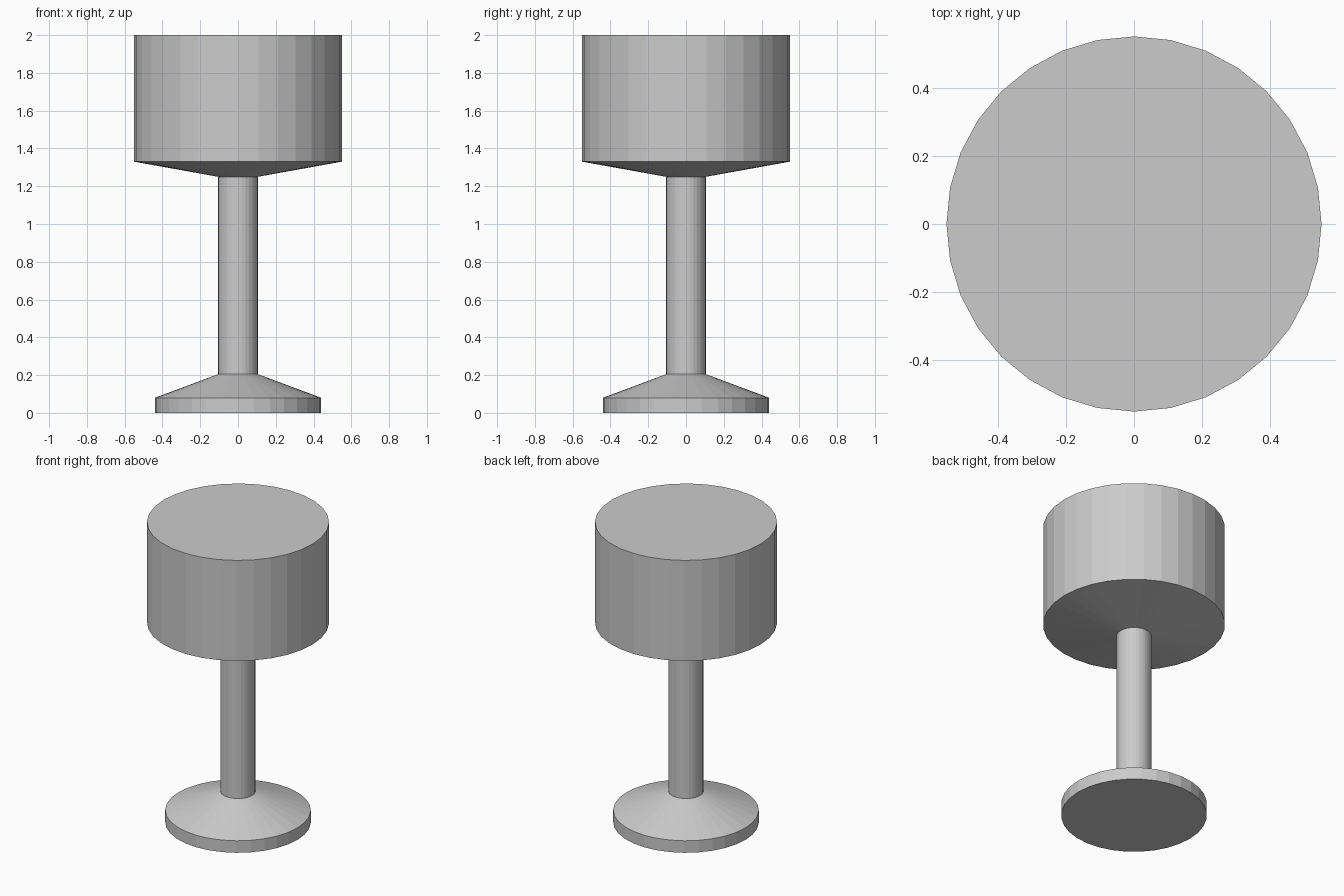
import bpy
import bmesh
from math import cos, sin, tau

SIDES = 32
STEM_R = 0.105

cube = bpy.data.objects.get("Cube")
if cube:
    bpy.data.objects.remove(cube, do_unlink=True)

# Single grey material
grey = bpy.data.materials.new("light grey")
grey.use_nodes = True
colour = (0.6, 0.6, 0.6, 1)
grey.diffuse_color = colour
grey.node_tree.nodes["Principled BSDF"].inputs["Base Color"].default_value = colour


def lathe(name, profile, cap_bottom=False, cap_top=False):
    """Turn a bottom-to-top (radius, height) profile into a flat-faced part."""
    bm = bmesh.new()
    rings = [[bm.verts.new((r * cos(tau * i / SIDES), r * sin(tau * i / SIDES), z))
              for i in range(SIDES)] for r, z in profile]
    for low, high in zip(rings, rings[1:]):
        for i in range(SIDES):
            j = (i + 1) % SIDES
            bm.faces.new((low[i], low[j], high[j], high[i]))
    if cap_bottom:
        bm.faces.new(rings[0][::-1])
    if cap_top:
        bm.faces.new(rings[-1])
    mesh = bpy.data.meshes.new(name)
    bm.to_mesh(mesh)
    bm.free()
    mesh.materials.append(grey)
    obj = bpy.data.objects.new(name, mesh)
    bpy.context.collection.objects.link(obj)
    return obj


# Disc foot with a sloped upper side
lathe("foot", [(0.44, 0), (0.44, 0.08), (STEM_R, 0.205)], cap_bottom=True)

# Slim column, open where it meets its neighbours
lathe("stem", [(STEM_R, 0.205), (STEM_R, 1.25)])

# Wide drum with a shallow conical underside
lathe("drum", [(STEM_R, 1.25), (0.55, 1.33), (0.55, 2)], cap_top=True)
